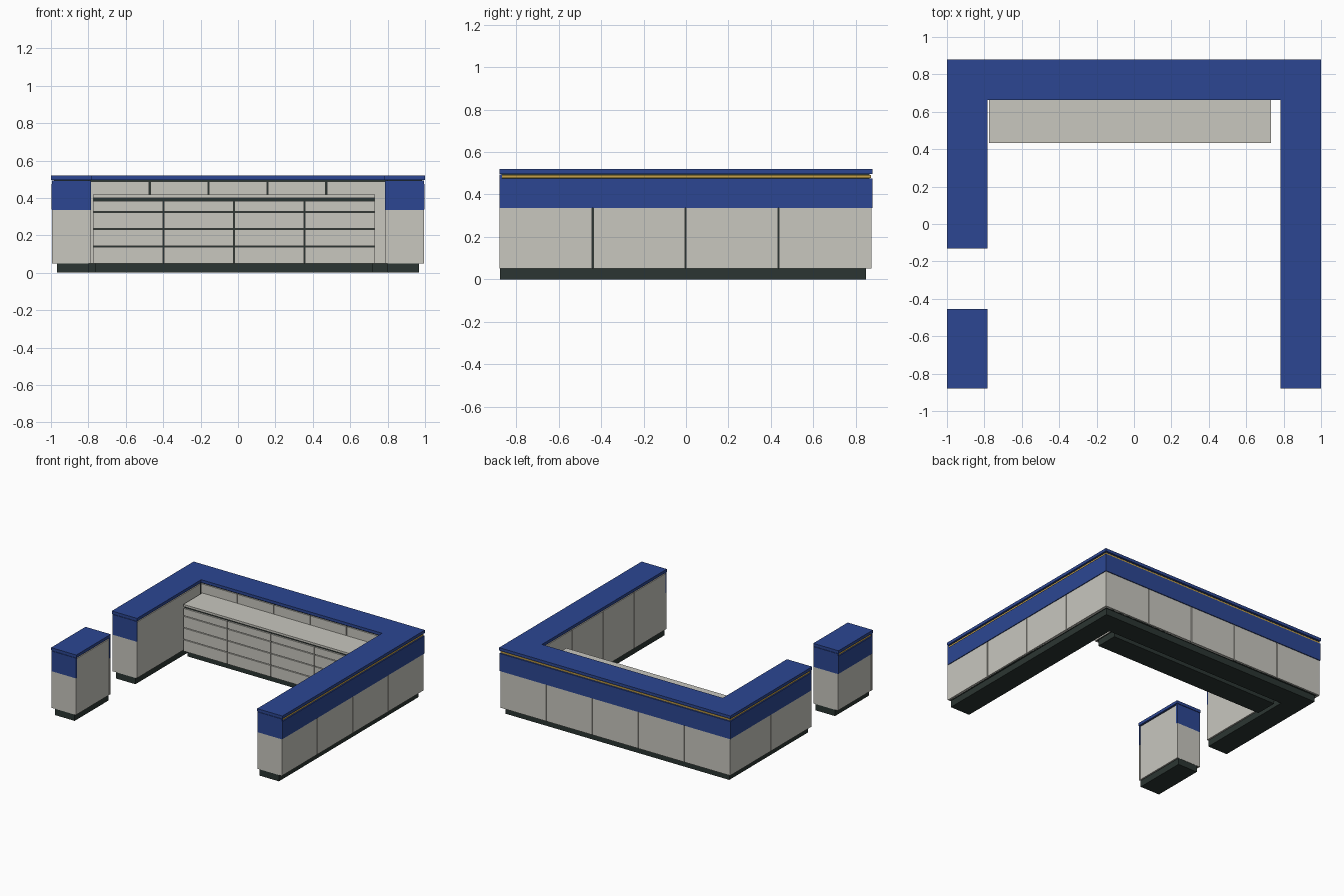
import bpy
import bmesh

if "Cube" in bpy.data.objects:
    bpy.data.objects.remove(bpy.data.objects["Cube"], do_unlink=True)


def material(name, rgb):
    m = bpy.data.materials.new(name)
    m.use_nodes = True
    m.diffuse_color = (*rgb, 1)
    m.node_tree.nodes["Principled BSDF"].inputs["Base Color"].default_value = (*rgb, 1)
    return m


BLUE = material("blue laminate", (0.025, 0.062, 0.29))
BEIGE = material("warm grey panel", (0.58, 0.57, 0.52))
DARK = material("dark base", (0.024, 0.036, 0.032))
GOLD = material("gold trim", (0.56, 0.36, 0.07))


def prism(name, outline, z0, z1, mat):
    """Extrude a plan outline from z0 to z1."""
    bm = bmesh.new()
    face = bm.faces.new([bm.verts.new((x, y, z0)) for x, y in outline])
    top = bmesh.ops.extrude_face_region(bm, geom=[face])["geom"]
    bmesh.ops.translate(bm, vec=(0, 0, z1 - z0),
                        verts=[g for g in top if isinstance(g, bmesh.types.BMVert)])
    bmesh.ops.recalc_face_normals(bm, faces=bm.faces)
    mesh = bpy.data.meshes.new(name)
    bm.to_mesh(mesh)
    bm.free()
    mesh.materials.append(mat)
    ob = bpy.data.objects.new(name, mesh)
    bpy.context.collection.objects.link(ob)
    return ob


def box(name, x0, x1, y0, y1, z0, z1, mat):
    return prism(name, [(x0, y0), (x1, y0), (x1, y1), (x0, y1)], z0, z1, mat)


# Plan of the counter
W, D, IN_X, IN_Y = 1.0, 0.88, 0.782, 0.662
ARM_END, ISLAND_END = -0.13, -0.455
T, GAP = 0.012, 0.006
BASE, SPLIT, BAND, TOP = 0.05, 0.337, 0.475, 0.52


def counter(name, out, inn, end, z0, z1, mat):
    """U-shaped run and the separate island, inset on each kind of side."""
    xo, xi, yo, yi = W - out, IN_X + inn, D - out, IN_Y + inn
    prism(name, [(-xo, ARM_END + end), (-xi, ARM_END + end), (-xi, yi), (xi, yi),
                 (xi, -D + end), (xo, -D + end), (xo, yo), (-xo, yo)], z0, z1, mat)
    box("island_" + name, -xo, -xi, -D + end, ISLAND_END - end, z0, z1, mat)


counter("plinth", 0.032, 0.016, 0.003, 0, BASE, DARK)
counter("core", 0.016, 0.014, 0.01, BASE, 0.498, DARK)
counter("worktop", 0, 0, 0, 0.497, TOP, BLUE)


def panels(name, axis, a, b, count, c0, c1, z0, z1, mat):
    """A row of equal panels along one axis with dark joints between."""
    step = (b - a) / count
    for i in range(count):
        s = a + i * step + (GAP / 2 if i else 0)
        e = a + (i + 1) * step - (GAP / 2 if i < count - 1 else 0)
        span = (s, e, c0, c1) if axis == "x" else (c0, c1, s, e)
        box(f"{name}_{i + 1}", *span, z0, z1, mat)


def outer_side(name, axis, a, b, count, face):
    """Lower panels, blue band and gold strip on an outer side."""
    sign = 1 if face > 0 else -1
    for part, n, inset, z0, z1, mat in (
            ("panel", count, 0.006, BASE, SPLIT - 0.002, BEIGE),
            ("band", 1, 0.002, SPLIT, BAND, BLUE),
            ("gold_strip", 1, 0.008, BAND + 0.003, 0.491, GOLD)):
        f = face - sign * inset
        c0, c1 = sorted((f, f - sign * 0.018))
        k = inset if axis == "x" else 0
        lo = a + k
        hi = b - k if axis == "x" else b - (inset + 0.001 if b == D else 0)
        panels(f"{name}_{part}", axis, lo, hi, n, c0, c1, z0, z1, mat)


outer_side("left_arm", "y", -D + 0.003, D, 4, W)
outer_side("right_arm", "y", ARM_END + 0.003, D, 2, -W)
outer_side("island", "y", -D + 0.003, ISLAND_END - 0.003, 1, -W)
outer_side("back", "x", -W, W, 5, D)

# Inner linings, stopping just below the worktop
IP, LINE = IN_X + 0.004, 0.487
panels("back_lining", "x", -IP, IP, 5, IN_Y + 0.004, IN_Y + 0.02, BASE, LINE, BEIGE)
panels("left_arm_lining", "y", -D + T, IN_Y, 4, IP, IP + T, BASE, LINE, BEIGE)
panels("right_arm_lining", "y", ARM_END + T, IN_Y, 1, -IP - T, -IP, BASE, LINE, BEIGE)
panels("island_lining", "y", -D + T, ISLAND_END - T, 1, -IP - T, -IP, BASE, LINE, BEIGE)

# End caps: grey below, blue above
for name, side, y0 in (("left_arm_end", 1, -D + 0.001), ("right_arm_end", -1, ARM_END + 0.001),
                       ("island_front_end", -1, -D + 0.001),
                       ("island_rear_end", -1, ISLAND_END - T - 0.001)):
    x0, x1 = sorted((side * (IP - 0.001), side * (W - 0.005)))
    box(name + "_panel", x0, x1, y0, y0 + T, BASE, SPLIT - 0.001, BEIGE)
    box(name + "_band", x0, x1, y0, y0 + T, SPLIT - 0.001, 0.494, BLUE)

# Drawer cabinet against the back run
CX0, CX1, CY = -0.775, 0.732, 0.432
box("cabinet_plinth", CX0 + 0.01, CX1 - 0.01, CY + 0.035, IN_Y - 0.02, 0, BASE, DARK)
box("cabinet_carcass", CX0 + 0.003, CX1 - 0.003, CY + 0.016, IN_Y, BASE, 0.4, DARK)
box("cabinet_top", CX0, CX1, CY, IN_Y + 0.003, 0.4, 0.417, BEIGE)
for name, x in (("right", CX0), ("left", CX1 - T)):
    box(f"cabinet_{name}_side", x, x + T, CY + 0.02, IN_Y, BASE, 0.4, BEIGE)
rows = (BASE, 0.141, 0.233, 0.325, 0.387)
for r, (z0, z1) in enumerate(zip(rows, rows[1:])):
    panels(f"drawer_row_{r + 1}", "x", CX0, CX1, 4, CY + 0.004, CY + 0.02,
           z0 + (0.003 if r else 0), z1 - 0.003, BEIGE)
